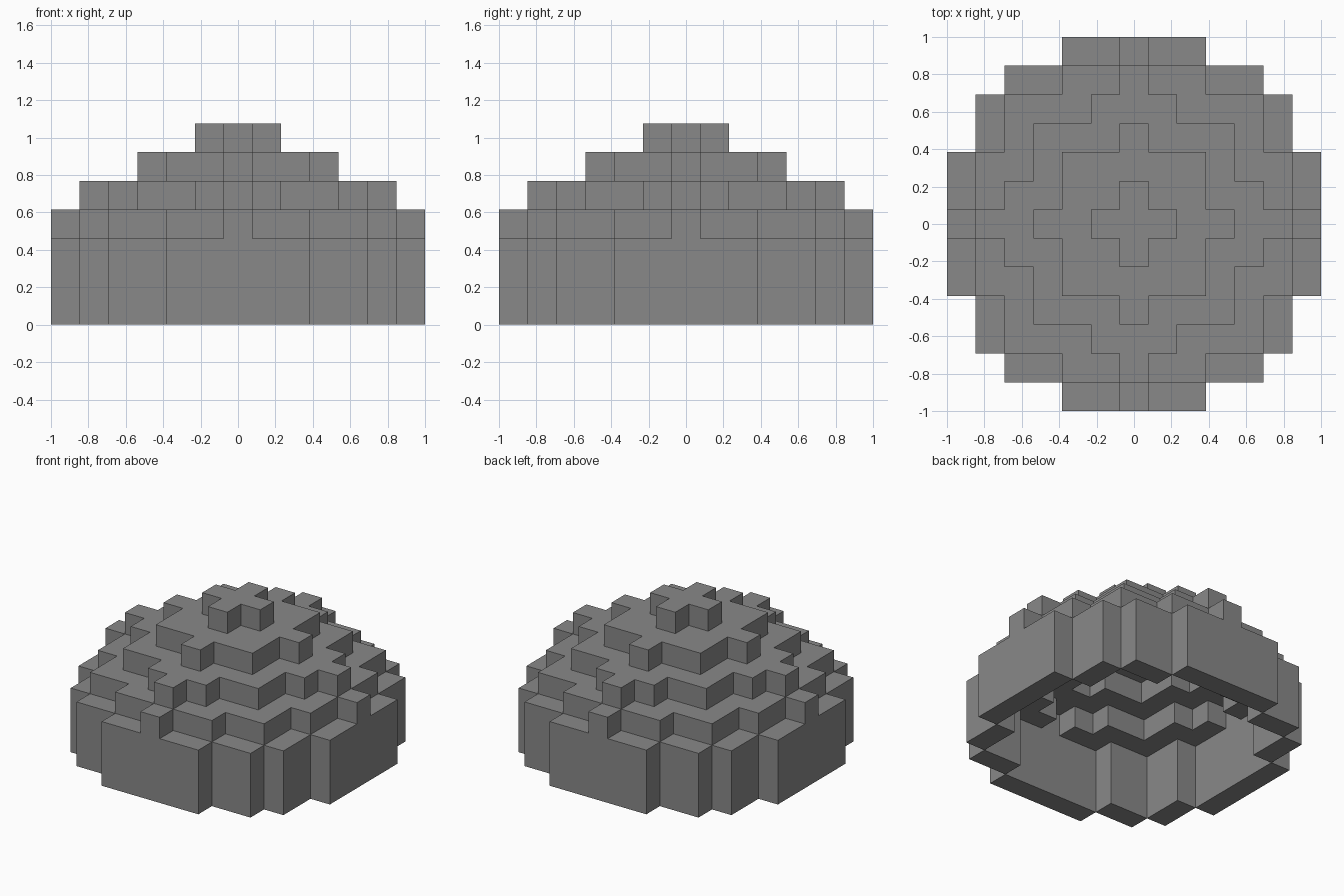
import bpy
import bmesh

cube = bpy.data.objects.get("Cube")
if cube:
    bpy.data.objects.remove(cube, do_unlink=True)

UNIT = 2 / 13  # one block: the dome is thirteen blocks wide

stone = bpy.data.materials.new("grey_stone")
stone.use_nodes = True
GREY = (0.25, 0.25, 0.25, 1)
stone.diffuse_color = GREY
stone.node_tree.nodes["Principled BSDF"].inputs["Base Color"].default_value = GREY


def footprint(reach):
    """Blocks of a stepped disc; reach[i] is the half width of the rows at +-i."""
    return {(x, y) for i, r in enumerate(reach) for y in (i, -i)
            for x in range(-r, r + 1)}


def build_tier(name, cells, bottom, top):
    """Extrude a set of blocks, keeping only the outer faces."""
    bm = bmesh.new()

    def quad(points):
        bm.faces.new([bm.verts.new((x * UNIT, y * UNIT, z * UNIT))
                      for x, y, z in points])

    for cx, cy in sorted(cells):
        h = 0.5
        ring = [(cx - h, cy - h), (cx + h, cy - h), (cx + h, cy + h), (cx - h, cy + h)]
        quad([(x, y, top) for x, y in ring])
        quad([(x, y, bottom) for x, y in reversed(ring)])
        # Side walls, in the order front, left, back, right
        for i, (dx, dy) in enumerate([(0, -1), (1, 0), (0, 1), (-1, 0)]):
            if (cx + dx, cy + dy) not in cells:
                a, b = ring[i], ring[(i + 1) % 4]
                quad([(*a, bottom), (*b, bottom), (*b, top), (*a, top)])

    bmesh.ops.remove_doubles(bm, verts=bm.verts, dist=0.001)
    mesh = bpy.data.meshes.new(name)
    bm.to_mesh(mesh)
    bm.free()
    mesh.materials.append(stone)
    obj = bpy.data.objects.new(name, mesh)
    bpy.context.collection.objects.link(obj)


# Stepped outlines from the wall up to the cap
wall = footprint([6, 6, 6, 5, 5, 4, 2])
shoulder = footprint([6, 5, 5, 4, 4, 2, 0])
middle = footprint([5, 4, 3, 3, 1, 0])
upper = footprint([3, 2, 2, 0])
cap = footprint([1, 0])

# Wall blocks are those on the rim of the disc
rim = {(x, y) for x, y in wall
       if not {(x + 1, y), (x - 1, y), (x, y + 1), (x, y - 1)} <= wall}

# Hollow dome: each tier is open under the tier above
build_tier("base_wall", rim, 0, 3)
build_tier("shoulder_tier", shoulder - middle, 3, 4)
build_tier("middle_tier", middle - upper, 4, 5)
build_tier("upper_tier", upper - cap, 5, 6)
build_tier("top_cap", cap, 6, 7)
